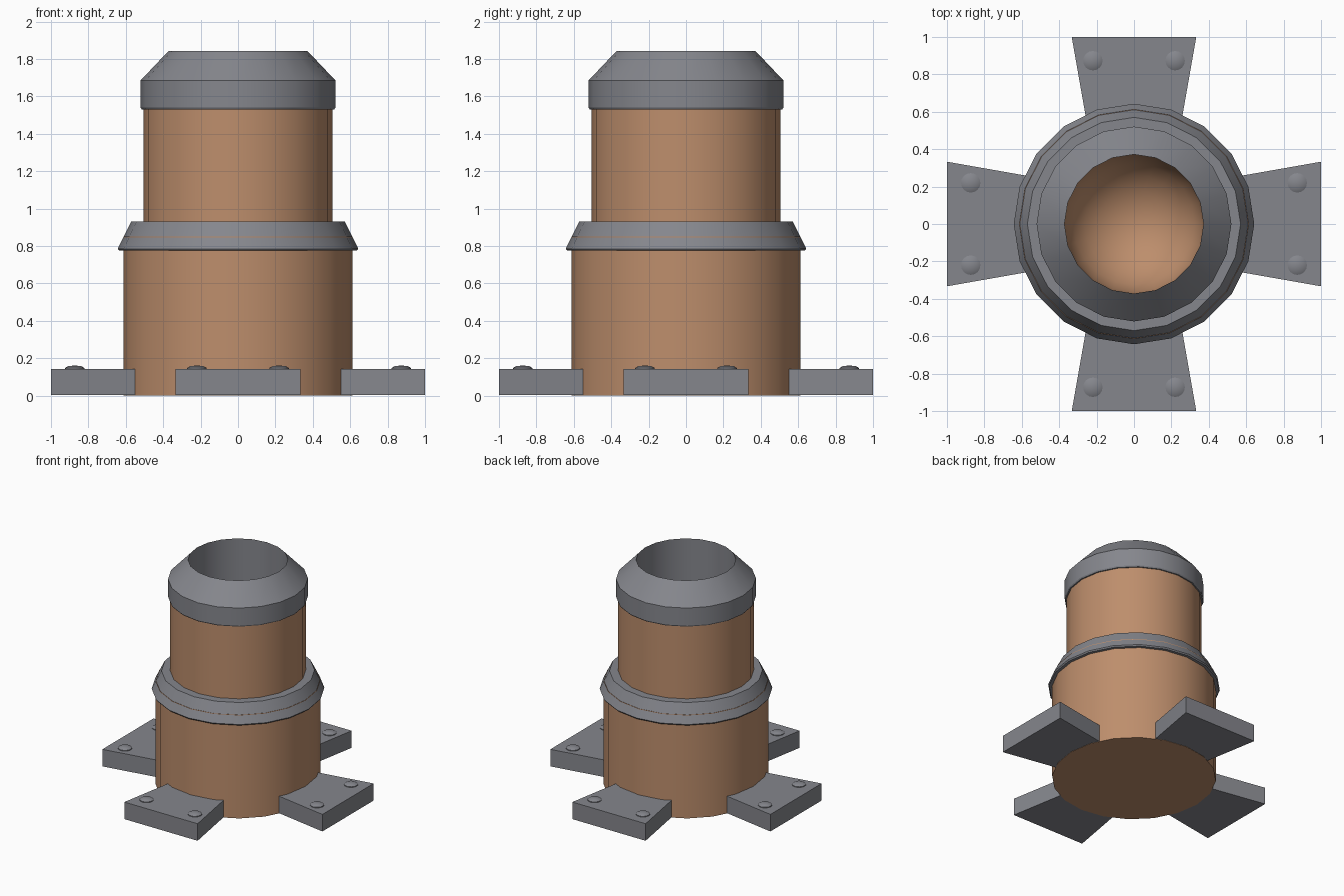
import bpy, bmesh, math

if "Cube" in bpy.data.objects:
    bpy.data.objects.remove(bpy.data.objects["Cube"])

SIDES = 20


def material(name, rgb):
    m = bpy.data.materials.new(name)
    m.diffuse_color = (*rgb, 1)
    m.use_nodes = True
    m.node_tree.nodes["Principled BSDF"].inputs["Base Color"].default_value = m.diffuse_color
    return m


brown = material("wood brown", (0.51, 0.27, 0.15))
grey = material("iron grey", (0.235, 0.24, 0.265))


def finish(bm, name, mat):
    bmesh.ops.remove_doubles(bm, verts=bm.verts, dist=1e-5)
    bmesh.ops.recalc_face_normals(bm, faces=bm.faces)
    me = bpy.data.meshes.new(name)
    bm.to_mesh(me)
    bm.free()
    me.materials.append(mat)
    ob = bpy.data.objects.new(name, me)
    bpy.context.collection.objects.link(ob)
    bpy.ops.object.select_all(action='DESELECT')
    ob.select_set(True)
    bpy.context.view_layer.objects.active = ob
    bpy.ops.object.shade_smooth_by_angle(angle=math.radians(30))
    return ob


def lathe(name, profile, mat, sides=SIDES, closed=False, at=(0, 0)):
    """Revolve (radius, z) points around a vertical axis."""
    bm = bmesh.new()
    rings = []
    for r, z in profile:
        if r == 0:
            rings.append([bm.verts.new((at[0], at[1], z))] * sides)
        else:
            rings.append([bm.verts.new((at[0] + r * math.cos(2 * math.pi * i / sides),
                                        at[1] + r * math.sin(2 * math.pi * i / sides), z))
                          for i in range(sides)])
    pairs = list(zip(rings, rings[1:]))
    if closed:
        pairs.append((rings[-1], rings[0]))
    for a, b in pairs:
        for i in range(sides):
            j = (i + 1) % sides
            bm.faces.new(list(dict.fromkeys((a[i], a[j], b[j], b[i]))))
    return finish(bm, name, mat)


# Lower barrel
lathe("lower_barrel", [(0, 0), (0.613, 0), (0.613, 0.85), (0, 0.85)], brown)

# Upper barrel with a rounded bore floor
bowl = [(0.375 * math.cos(math.radians(a)) if a < 90 else 0,
         1.47 - 0.375 * math.sin(math.radians(a))) for a in range(0, 91, 15)]
lathe("upper_barrel", [(0, 0.86), (0.505, 0.86), (0.505, 1.6), (0.375, 1.6)] + bowl, brown)

# Middle collar
lathe("middle_collar", [(0.5, 0.775), (0.636, 0.775), (0.643, 0.785), (0.57, 0.932), (0.5, 0.932)],
      grey, closed=True)

# Muzzle cap with inner wall
lathe("muzzle_cap", [(0.49, 1.53), (0.515, 1.53), (0.521, 1.54), (0.521, 1.685),
                     (0.372, 1.842), (0.372, 1.45)], grey, closed=True)

# Four flared feet, each with two domed bolts
for k in range(4):
    c, s = [(1, 0), (0, 1), (-1, 0), (0, -1)][k]
    bm = bmesh.new()
    outline = [(0.5, -0.245), (1, -0.333), (1, 0.333), (0.5, 0.245)]
    low, high = [[bm.verts.new((x * c - y * s, x * s + y * c, z)) for x, y in outline]
                 for z in (0.002, 0.142)]
    bm.faces.new(low)
    bm.faces.new(high)
    for i in range(4):
        j = (i + 1) % 4
        bm.faces.new((low[i], low[j], high[j], high[i]))
    finish(bm, f"foot_{k + 1}", grey)
    for side in (-1, 1):
        x, y = 0.873, 0.22 * side
        lathe(f"bolt_{k + 1}_{'a' if side < 0 else 'b'}",
              [(0, 0.13), (0.052, 0.13), (0.052, 0.148), (0.034, 0.158), (0, 0.161)],
              grey, sides=16, at=(x * c - y * s, x * s + y * c))
